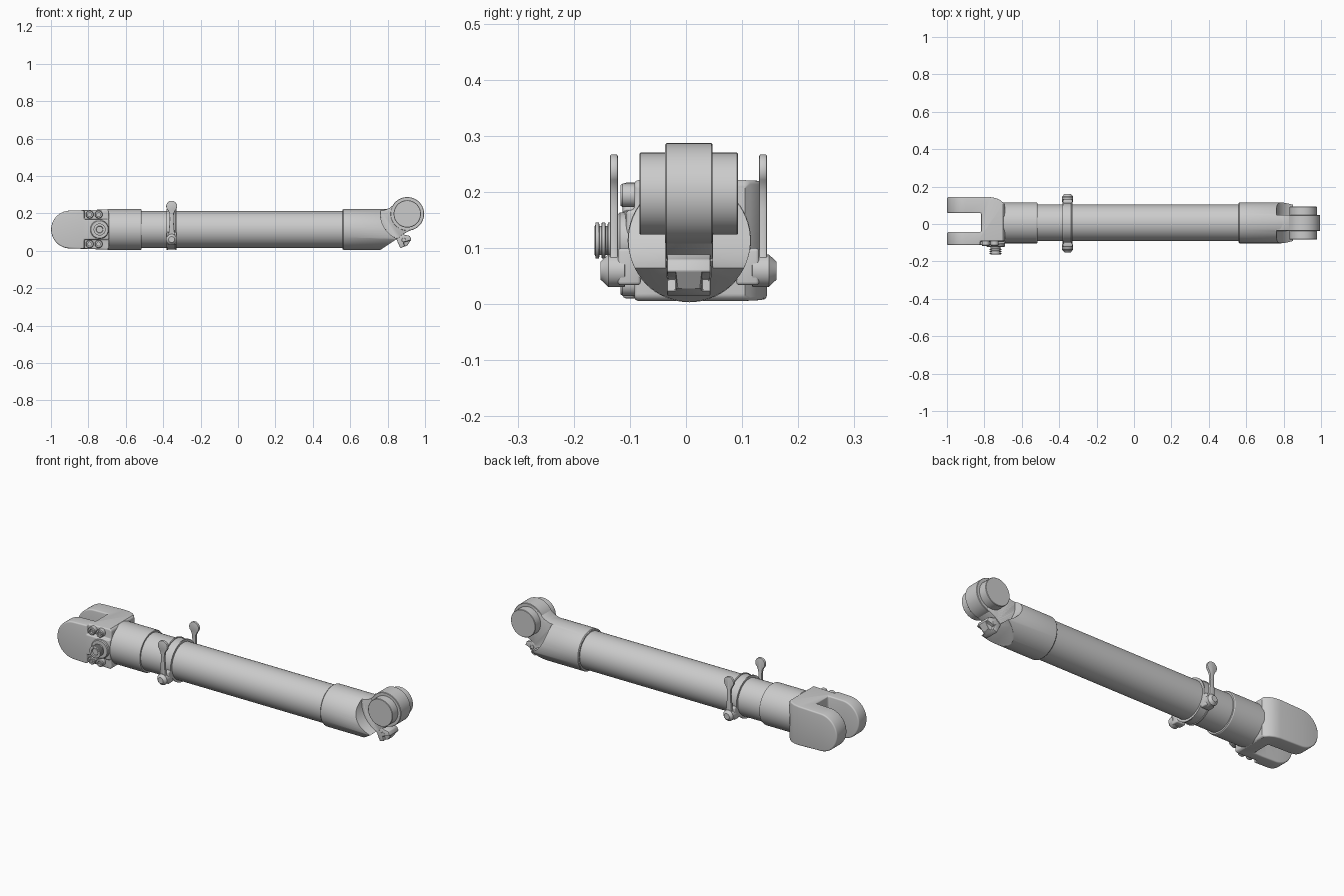
import bpy, bmesh, math
from mathutils import Vector

if "Cube" in bpy.data.objects:
    bpy.data.objects.remove(bpy.data.objects["Cube"])

YC, ZC = 0.006, 0.1135          # tube axis
HX, HZ = 0.905, 0.197           # hinge axis of the right end
X, Y = Vector((1, 0, 0)), Vector((0, 1, 0))


def make(name, bm):
    bmesh.ops.recalc_face_normals(bm, faces=bm.faces[:])
    me = bpy.data.meshes.new(name)
    bm.to_mesh(me)
    bm.free()
    ob = bpy.data.objects.new(name, me)
    bpy.context.collection.objects.link(ob)
    return ob


def lathe(name, profile, origin, axis=X, seg=64):
    """Revolve (offset, radius) pairs about an axis, closed with end caps."""
    bm = bmesh.new()
    u = axis.orthogonal().normalized()
    w = axis.cross(u)
    rings = []
    for t, r in profile:
        rings.append([bm.verts.new(Vector(origin) + axis * t + r * (
            u * math.cos(2 * math.pi * i / seg) + w * math.sin(2 * math.pi * i / seg)))
            for i in range(seg)])
    for a, b in zip(rings, rings[1:]):
        for i in range(seg):
            j = (i + 1) % seg
            bm.faces.new((a[i], a[j], b[j], b[i]))
    bm.faces.new(rings[0])
    bm.faces.new(rings[-1])
    return make(name, bm)


def prism(name, pts, lo, hi, along='y'):
    """Extrude an xz outline along y, or an xy outline along z."""
    bm = bmesh.new()
    pos = (lambda p, t: (p[0], t, p[1])) if along == 'y' else (lambda p, t: (p[0], p[1], t))
    a = [bm.verts.new(pos(p, lo)) for p in pts]
    b = [bm.verts.new(pos(p, hi)) for p in pts]
    bm.faces.new(a)
    bm.faces.new(b)
    for i in range(len(pts)):
        j = (i + 1) % len(pts)
        bm.faces.new((a[i], a[j], b[j], b[i]))
    return make(name, bm)


def rect(x0, x1, z0, z1):
    return [(x0, z0), (x1, z0), (x1, z1), (x0, z1)]


def arc(cx, cz, r, a0, a1, n=16):
    return [(cx + r * math.cos(math.radians(a0 + (a1 - a0) * i / n)),
             cz + r * math.sin(math.radians(a0 + (a1 - a0) * i / n))) for i in range(n + 1)]


def apply(ob, mod):
    bpy.context.view_layer.objects.active = ob
    bpy.ops.object.modifier_apply(modifier=mod.name)


def boolean(ob, other, op='DIFFERENCE'):
    m = ob.modifiers.new("cut", 'BOOLEAN')
    m.operation, m.object, m.solver = op, other, 'EXACT'
    apply(ob, m)
    bpy.data.objects.remove(other)


def bevel(ob, width, seg=3, angle=40):
    m = ob.modifiers.new("bevel", 'BEVEL')
    m.width, m.segments, m.limit_method = width, seg, 'ANGLE'
    m.angle_limit = math.radians(angle)
    apply(ob, m)


# main tube and left collar
lathe("main_tube", [(-0.60, 0.098), (0.60, 0.098)], (0, YC, ZC))
lathe("left_collar", [(-0.74, 0.10), (-0.70, 0.106), (-0.697, 0.109), (-0.52, 0.109),
                      (-0.515, 0.106), (-0.515, 0.09)], (0, YC, ZC))

# right sleeve: underside sliced, sides scooped clear around the hinge
sleeve = lathe("right_sleeve", [(0.56, 0.09), (0.56, 0.106), (0.564, 0.109), (0.87, 0.109)],
               (0, YC, ZC))
boolean(sleeve, prism("slice", [(0.757, 0.002), (0.70, -0.1), (1.0, -0.1), (1.0, 0.164)], -0.3, 0.3))
for lo, hi in ((-0.25, -0.036), (0.048, 0.25)):
    boolean(sleeve, lathe("scoop", [(lo, 0.143), (hi, 0.143)], (HX, 0, HZ), Y, 96))
bevel(sleeve, 0.003, 2)

# hinge web, ring and pin
web = prism("hinge_web", [(0.68, 0.03), (0.77, 0.02), (0.86, 0.075), (0.93, 0.115),
                          (0.91, 0.27), (0.855, 0.266), (0.81, 0.228), (0.78, 0.217), (0.68, 0.21)],
            -0.036, 0.048)
bevel(web, 0.003, 2, 50)
lathe("hinge_ring", [(-0.042, 0.088), (-0.040, 0.090), (0.040, 0.090), (0.042, 0.088)],
      (HX, YC - 0.001, HZ), Y, 96)
lathe("hinge_pin", [(-0.088, 0.071), (-0.086, 0.073), (0.086, 0.073), (0.088, 0.071)],
      (HX, YC - 0.001, HZ), Y)

# latch block hanging below the hinge, with slotted face and cross bolt
latch = prism("latch_block", [(0.842, 0.072), (0.868, 0.014), (0.905, 0.028), (0.927, 0.06),
                              (0.918, 0.08), (0.89, 0.085), (0.868, 0.10)], -0.034, 0.044)
boolean(latch, prism("slot", [(0.884, 0.045), (0.90, 0.0), (0.95, 0.03), (0.935, 0.06)],
                     -0.055, -0.018))
boolean(latch, prism("slot", [(0.884, 0.045), (0.90, 0.0), (0.95, 0.03), (0.935, 0.06)],
                     0.028, 0.07))
bevel(latch, 0.004, 2)
lathe("latch_bolt", [(-0.040, 0.010), (-0.037, 0.013), (0.037, 0.013), (0.040, 0.010)],
      (0.886, YC - 0.001, 0.058), Y, 24)

# left fork: side outline intersected with slotted plan outline
side = arc(-0.898, ZC, 0.101, 90, 270, 40) + [(-0.70, 0.006), (-0.69, 0.012), (-0.69, 0.213), (-0.70, 0.221)]
fork = prism("fork", side, -0.113, 0.144)
plan = [(-1.1, -0.2), (-0.78, -0.2), (-0.78, -0.113), (-0.69, -0.106), (-0.69, 0.105),
        (-0.70, 0.115), (-0.715, 0.128), (-0.74, 0.139), (-0.77, 0.144), (-0.77, 0.2), (-1.1, 0.2),
        (-1.1, 0.058), (-0.817, 0.058), (-0.817, -0.043), (-1.1, -0.043)]
boolean(fork, prism("plan", plan, -0.1, 0.4, 'z'), 'INTERSECT')
# clearance below the slot, chamfered corner edges and screw pockets
boolean(fork, prism("relief", [(-0.84, 0.11), (-0.84, -0.05), (-0.72, -0.05)], -0.043, 0.058))
for z0, z1 in ((-0.05, 0.060), (0.168, 0.30)):
    boolean(fork, prism("pocket", rect(-0.822, -0.60, z0, z1), -0.2, -0.092))
bevel(fork, 0.011, 4, 50)

# connector boss and ribbed plug on the fork's front cheek
lathe("connector_boss", [(-0.09, 0.050), (-0.118, 0.050), (-0.122, 0.046), (-0.122, 0.022)],
      (-0.74, 0, ZC), Y, 48)
ribs = [(-0.10, 0.026), (-0.128, 0.026)]
for k in range(3):
    t = -0.132 - k * 0.011
    ribs += [(t, 0.026), (t - 0.001, 0.032), (t - 0.007, 0.032), (t - 0.008, 0.026)]
ribs += [(-0.163, 0.026), (-0.163, 0.019), (-0.156, 0.017)]
lathe("connector_plug", ribs, (-0.74, 0, ZC), Y, 40)

# four cap screws with hexagon sockets
for x in (-0.793, -0.745):
    for z in (0.194, 0.036):
        screw = lathe("cap_screw", [(-0.08, 0.021), (-0.113, 0.021), (-0.117, 0.018)], (x, 0, z), Y, 32)
        boolean(screw, lathe("hex", [(-0.105, 0.011), (-0.13, 0.011)], (x, 0, z), Y, 6))

# clamp band around the tube
CX = -0.355
lathe("clamp_band", [(-0.026, 0.095), (-0.026, 0.110), (-0.020, 0.110), (-0.019, 0.106),
                     (0.019, 0.106), (0.020, 0.110), (0.026, 0.110), (0.026, 0.095)],
      (CX, YC, ZC))

# paired levers, ears and bolts
lever_pts = (arc(CX, 0.060, 0.023, 145, 395, 20)
             + [(CX + 0.015, 0.10), (CX + 0.010, 0.17), (CX + 0.012, 0.20)]
             + arc(CX, 0.238, 0.029, -45, 225, 24)
             + [(CX - 0.012, 0.20), (CX - 0.010, 0.17), (CX - 0.015, 0.10)])
for s in (-1, 1):
    c = 0.0045
    lo, hi = sorted((c + s * 0.126, c + s * 0.140))
    lever = prism("lever", lever_pts, lo, hi)
    bevel(lever, 0.003, 2, 50)
    lo, hi = sorted((c + s * 0.085, c + s * 0.126))
    ear = prism("clamp_ear", rect(CX - 0.026, CX + 0.026, 0.034, 0.10), lo, hi)
    bevel(ear, 0.006, 3)
    lathe("clamp_bolt", [(s * 0.112, 0.024), (s * 0.114, 0.029), (s * 0.143, 0.029),
                         (s * 0.147, 0.025), (s * 0.157, 0.016)], (CX, c, 0.060), Y, 40)

# smooth shading with sharp edges kept
bpy.ops.object.select_all(action='SELECT')
bpy.context.view_layer.objects.active = fork
bpy.ops.object.shade_smooth_by_angle(angle=math.radians(30))
